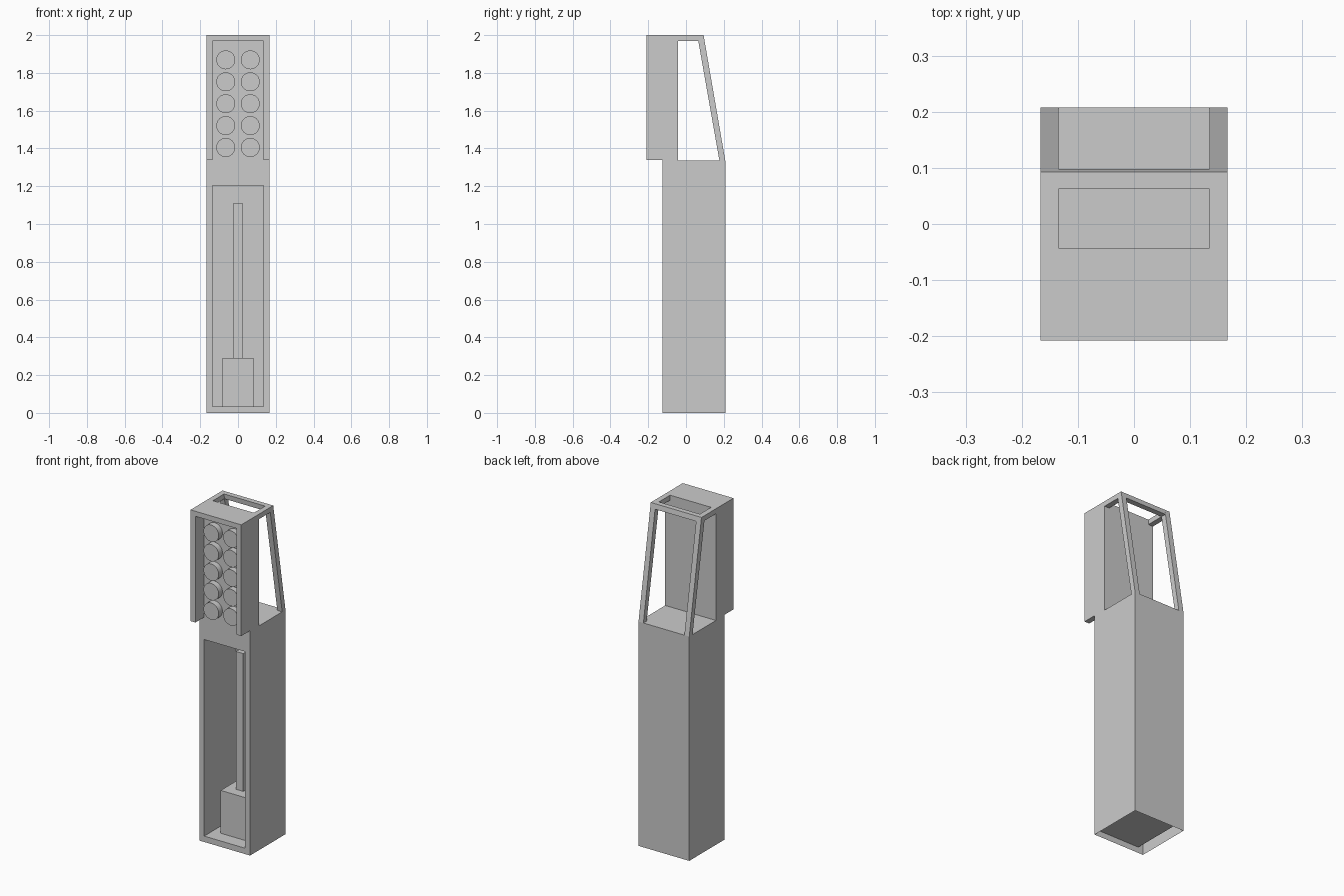
import bpy, bmesh, math

if "Cube" in bpy.data.objects:
    bpy.data.objects.remove(bpy.data.objects["Cube"])

W, WI = 0.167, 0.135            # outer and inner half widths
FRONT, BACK = -0.125, 0.208     # pedestal depth
SHOULDER, TOP, ROOF = 1.335, 2.0, 1.97
HOOD, PANEL_BACK = -0.208, -0.043


def finish(bm, name):
    bmesh.ops.recalc_face_normals(bm, faces=bm.faces)
    mesh = bpy.data.meshes.new(name)
    bm.to_mesh(mesh)
    bm.free()
    obj = bpy.data.objects.new(name, mesh)
    bpy.context.collection.objects.link(obj)
    return obj


def prism(name, profile, x0, x1):
    """Extrude a (y, z) side profile from x0 to x1."""
    bm = bmesh.new()
    face = bm.faces.new([bm.verts.new((x0, y, z)) for y, z in profile])
    ext = bmesh.ops.extrude_face_region(bm, geom=[face])["geom"]
    bmesh.ops.translate(bm, vec=(x1 - x0, 0, 0),
                        verts=[v for v in ext if isinstance(v, bmesh.types.BMVert)])
    return finish(bm, name)


def box(name, x0, x1, y0, y1, z0, z1):
    return prism(name, [(y0, z0), (y1, z0), (y1, z1), (y0, z1)], x0, x1)


# Pedestal: thin shell, open underneath, with a deep alcove in the front
bm = bmesh.new()


def ring(hw, y, z0, z1):
    return [bm.verts.new((x, y, z)) for x, z in
            ((-hw, z0), (hw, z0), (hw, z1), (-hw, z1))]


back = ring(W, BACK, 0, SHOULDER)
front = ring(W, FRONT, 0, SHOULDER)
mouth = ring(WI, FRONT, 0.035, 1.205)
alcove = ring(WI, 0.175, 0.035, 1.205)
for a, b in ((back, front), (front, mouth), (mouth, alcove)):
    for i in range(4):
        if a is back and i == 0:    # underside stays open
            continue
        j = (i + 1) % 4
        bm.faces.new((a[i], a[j], b[j], b[i]))
bm.faces.new(back)
bm.faces.new(alcove)
finish(bm, "pedestal")

# Post on a block inside the alcove
CY = 0.039
box("alcove_block", -0.083, 0.083, CY - 0.083, CY + 0.083, 0.035, 0.29)
box("alcove_post", -0.024, 0.024, CY - 0.024, CY + 0.024, 0.29, 1.11)

# Upper panel and the hood around it
box("button_panel", -W, W, FRONT, PANEL_BACK, SHOULDER, TOP)
box("hood_top", -WI, WI, HOOD, FRONT, ROOF, TOP)
frame = [(PANEL_BACK, TOP), (0.093, TOP), (BACK, SHOULDER),
         (0.177, SHOULDER), (0.065, ROOF), (PANEL_BACK, ROOF)]
for side, s in (("left", -1), ("right", 1)):
    box("hood_side_" + side, s * WI, s * W, HOOD, FRONT, 1.338, TOP)
    prism("rear_frame_" + side, frame, s * WI, s * W)

# Crossbar joining the rear frames
prism("rear_crossbar", [(0.062, TOP), (0.093, TOP), (0.098, ROOF), (0.065, ROOF)], -WI, WI)

# Two columns of round buttons
for row in range(5):
    for x in (-0.065, 0.065):
        bpy.ops.mesh.primitive_cylinder_add(
            vertices=32, radius=0.05, depth=0.04,
            location=(x, FRONT - 0.015, 1.405 + row * 0.116),
            rotation=(math.pi / 2, 0, 0))
        bpy.context.object.name = f"button_{row}_{'left' if x < 0 else 'right'}"
        bpy.ops.object.shade_smooth_by_angle()
